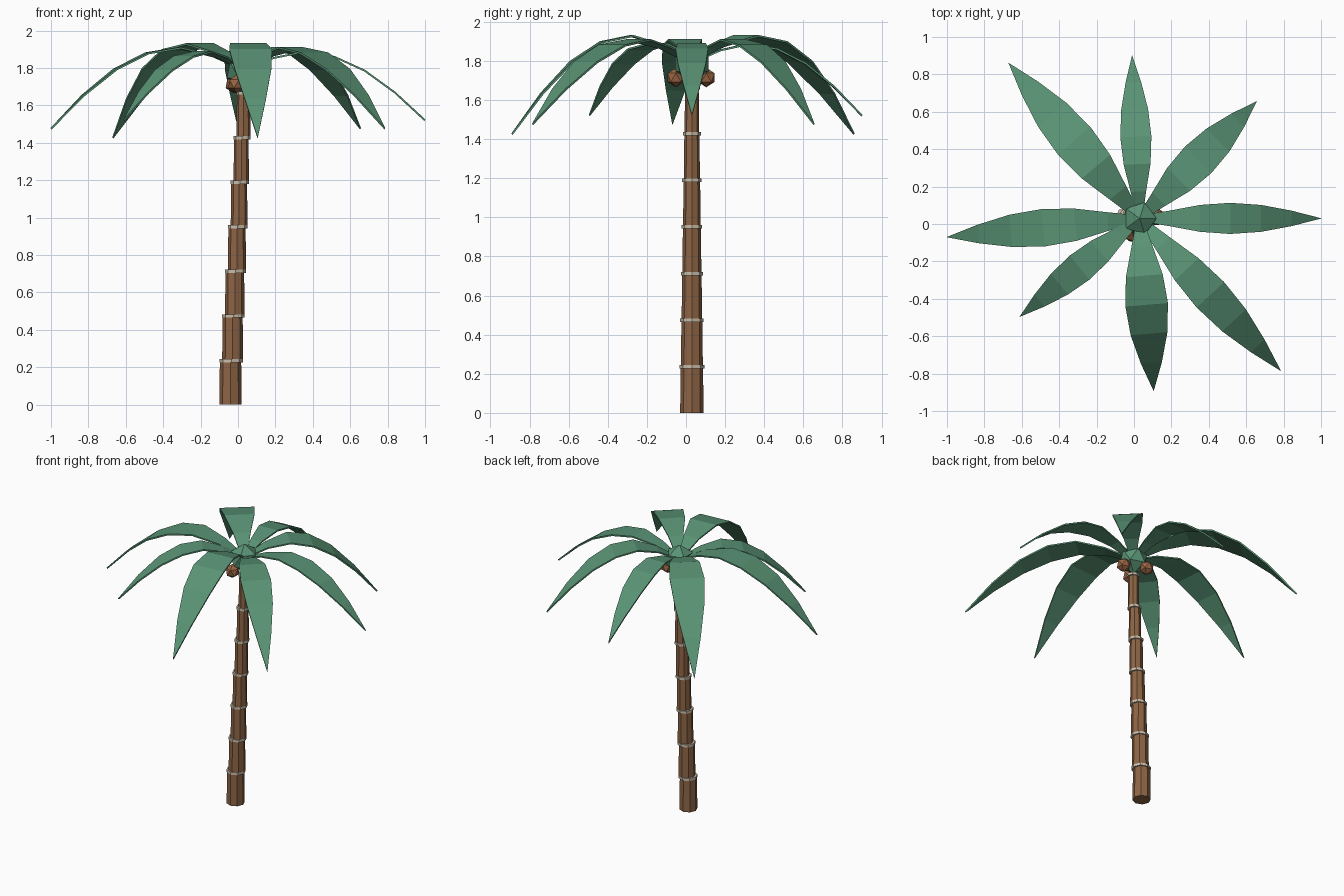
import bpy, bmesh, math
from mathutils import Vector

if "Cube" in bpy.data.objects:
    bpy.data.objects.remove(bpy.data.objects["Cube"])


def material(name, rgb):
    m = bpy.data.materials.new(name)
    m.diffuse_color = (*rgb, 1)
    m.use_nodes = True
    m.node_tree.nodes["Principled BSDF"].inputs["Base Color"].default_value = m.diffuse_color
    return m


BARK = material("bark", (0.27, 0.13, 0.06))
RING = material("pale_ring", (0.58, 0.51, 0.40))
LEAF = material("leaf", (0.10, 0.29, 0.175))
NUT = material("nut_shell", (0.32, 0.13, 0.055))
CX, CY = 0.03, 0.03          # crown centre


def finish(name, mat):
    ob = bpy.context.object
    ob.name = name
    ob.data.materials.append(mat)
    return ob


def drum(name, x, z0, z1, r0, r1, mat):
    bpy.ops.mesh.primitive_cone_add(vertices=8, radius1=r0, radius2=r1, depth=z1 - z0,
                                    location=(x, CY, (z0 + z1) / 2))
    return finish(name, mat)


def ball(name, loc, r, mat):
    bpy.ops.mesh.primitive_ico_sphere_add(subdivisions=1, radius=r, location=loc)
    return finish(name, mat)


# Trunk: stacked, gradually shifted segments with a pale ring on each
STEP = 0.2385
for i in range(7):
    x = -0.04 + 0.0115 * i
    r = 0.06 - 0.0037 * i
    z = STEP * i
    drum(f"trunk_segment_{i + 1}", x, z, z + STEP, r, r - 0.003, BARK)
    drum(f"trunk_ring_{i + 1}", x + 0.004, z + STEP - 0.012, z + STEP + 0.006,
         r + 0.004, r + 0.004, RING)

# Crown hub and coconuts
ball("crown_hub", (CX, CY, 1.79), 0.1, LEAF)
for i in range(3):
    a = math.radians(5 + 120 * i)
    ball(f"coconut_{i + 1}", (CX + 0.09 * math.cos(a), CY + 0.09 * math.sin(a), 1.715), 0.05, NUT)


def frond(name, tip, rise, drop, half_width):
    # arched flat strip, widest in the middle and pointed at the tip
    start = Vector((CX, CY, 1.82))
    along = Vector((tip[0] - CX, tip[1] - CY, 0))
    side = Vector((-along.y, along.x, 0)).normalized()
    bm = bmesh.new()
    rows = []
    for k in range(6):
        t = k / 6
        p = start + along * t
        p.z += rise * math.sin(math.pi * t) - drop * t * t - 0.03 * max(0, 1 - 3 * t)
        w = max(0.015, half_width * math.sin(math.pi * t))
        rows.append((bm.verts.new(p - side * w), bm.verts.new(p + side * w)))
    end = bm.verts.new(start + along - Vector((0, 0, drop)))
    for (a, b), (c, d) in zip(rows, rows[1:]):
        bm.faces.new((a, c, d, b))
    bm.faces.new((rows[-1][0], end, rows[-1][1]))
    me = bpy.data.meshes.new(name)
    bm.to_mesh(me)
    bm.free()
    me.materials.append(LEAF)
    ob = bpy.data.objects.new(name, me)
    bpy.context.collection.objects.link(ob)
    s = ob.modifiers.new("thickness", "SOLIDIFY")
    s.thickness = 0.01
    s.offset = 0


# Fronds: three arch shapes (rise, drop, half width) shared by eight tips
SHAPES = [(0.115, 0.30, 0.083), (0.145, 0.345, 0.1), (0.175, 0.395, 0.114)]
TIPS = [(1.0, 0.03, 0), (0.655, 0.655, 1), (-0.01, 0.90, 0), (-0.67, 0.86, 2),
        (-1.0, -0.07, 1), (-0.61, -0.495, 0), (0.105, -0.89, 2), (0.785, -0.785, 1)]
for i, (x, y, s) in enumerate(TIPS):
    frond(f"frond_{i + 1}", (x, y), *SHAPES[s])
